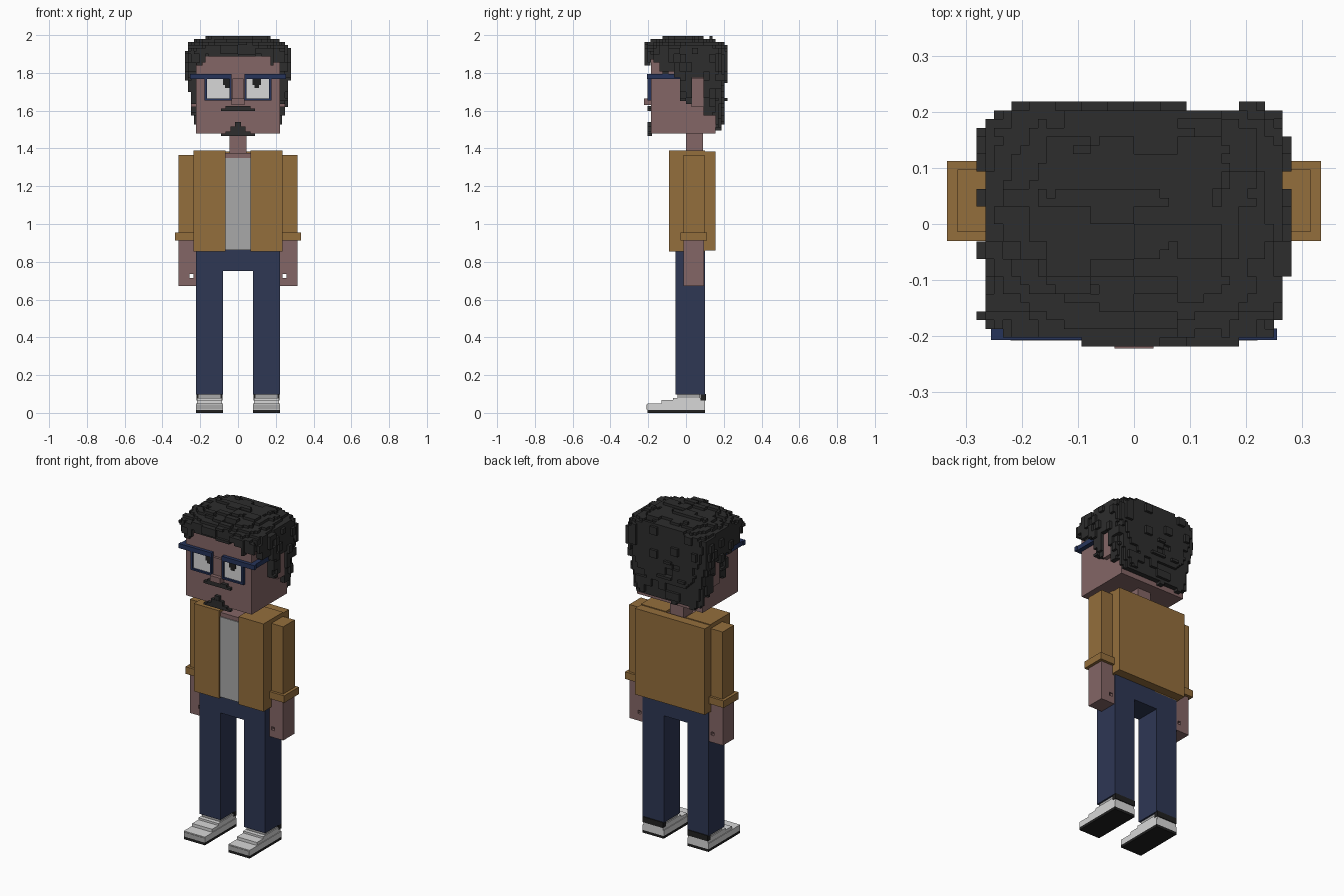
import bpy, bmesh, math, random

random.seed(4)


def material(name, r, g, b):
    def lin(c):
        c /= 255
        return c / 12.92 if c <= 0.04045 else ((c + 0.055) / 1.055) ** 2.4
    m = bpy.data.materials.new(name)
    m.diffuse_color = (lin(r), lin(g), lin(b), 1)
    return m


SKIN = material("skin", 132, 102, 102)
HAIR = material("hair_black", 45, 45, 45)
TAN = material("jacket_tan", 148, 110, 60)
NAVY = material("trouser_navy", 46, 55, 84)
BLUE = material("frame_blue", 38, 52, 90)
GREY = material("shirt_grey", 168, 168, 168)
WHITE = material("white", 215, 215, 215)
BLACK = material("sole_black", 32, 32, 32)


def finish(name, bm, mat):
    me = bpy.data.meshes.new(name)
    bm.to_mesh(me)
    bm.free()
    ob = bpy.data.objects.new(name, me)
    me.materials.append(mat)
    bpy.context.collection.objects.link(ob)
    return ob


def boxes(name, mat, *specs):
    """One object from boxes given as (x0, x1, y0, y1, z0, z1)."""
    bm = bmesh.new()
    for x0, x1, y0, y1, z0, z1 in specs:
        vs = bmesh.ops.create_cube(bm, size=1)["verts"]
        for v in vs:
            v.co = (x1 if v.co.x > 0 else x0, y1 if v.co.y > 0 else y0,
                    z1 if v.co.z > 0 else z0)
    return finish(name, bm, mat)


def pair(name, mat, *specs):
    """A left and a right object mirrored across x = 0."""
    boxes("right_" + name, mat, *specs)
    boxes("left_" + name, mat, *[(-b, -a, *r) for a, b, *r in specs])


# Head, neck and ears
boxes("head", SKIN, (-0.222, 0.222, -0.185, 0.157, 1.48, 1.91))
boxes("neck", SKIN, (-0.045, 0.045, 0.0, 0.09, 1.34, 1.49))
pair("ear", SKIN, (0.22, 0.248, 0.03, 0.092, 1.62, 1.77))
boxes("nose", SKIN, (-0.03, 0.03, -0.2, -0.18, 1.65, 1.77),
      (-0.035, 0.035, -0.222, -0.18, 1.63, 1.665))

# Eyes and pupils
pair("eye", WHITE, (0.045, 0.165, -0.193, -0.184, 1.665, 1.77))
for side, cx in (("left", -0.058), ("right", 0.1)):
    boxes(side + "_pupil", BLACK, (cx - 0.022, cx + 0.022, -0.197, -0.19, 1.735, 1.768),
          (cx - 0.012, cx + 0.012, -0.197, -0.19, 1.72, 1.735))

# Glasses: brow bar, thin rims and temples
pair("glasses_rim", BLUE, (0.035, 0.255, -0.207, -0.186, 1.767, 1.795),
     (0.035, 0.045, -0.205, -0.186, 1.655, 1.768),
     (0.165, 0.178, -0.205, -0.186, 1.655, 1.768),
     (0.035, 0.178, -0.205, -0.186, 1.655, 1.665),
     (0.222, 0.25, -0.207, -0.03, 1.767, 1.795))

# Moustache and goatee
boxes("moustache", HAIR, (-0.065, 0.065, -0.205, -0.18, 1.61, 1.626),
      (-0.09, 0.09, -0.203, -0.18, 1.597, 1.611))
boxes("goatee", HAIR, (-0.015, 0.015, -0.203, -0.18, 1.51, 1.54),
      (-0.04, 0.04, -0.205, -0.18, 1.485, 1.515),
      (-0.065, 0.065, -0.205, -0.18, 1.475, 1.49),
      (-0.09, 0.09, -0.203, -0.18, 1.466, 1.478))

# Hair: a voxel shell with uneven strands
V = 0.0156
streak = {}


def hair_edge(x, y):
    """Lowest height of the hair at this place."""
    if y > 0.157:
        return 1.505
    if y > 0.09:
        return 1.575
    if y > 0.03:
        return 1.77
    if y > -0.03:
        return 1.645
    if y > -0.06:
        return 1.77
    if y > -0.145:
        return 1.80
    return 1.89 if abs(x) < 0.17 else 1.85


def in_hair(i, j, k):
    x, y, z = (i + 0.5) * V, (j + 0.5) * V, 1.48 + (k + 0.5) * V
    if abs(x) < 0.215 and -0.178 < y < 0.15 and z < 1.905:
        return False
    def noise(*key):
        if key not in streak:
            streak[key] = random.choice((-0.008, 0, 0, 0, 0, 0.008, 0.014))
        return streak[key]
    if z < hair_edge(x, y) + noise("edge", i // 2, j // 2):
        return False
    low = max(0.0, min(1.0, (1.82 - z) / 0.3))
    n = noise("side", i // 3, j // 2, k // 3)
    hx, hy = 0.268 - 0.026 * low + n, 0.208 - 0.02 * low + n
    if abs(x / hx) ** 7 + abs(y / hy) ** 7 > 1:
        return False
    top = 1.988 - 0.045 * abs(x / 0.26) ** 3 - 0.045 * abs(y / 0.21) ** 3
    return z < top + noise("top", i // 5, j // 2)


cells = {(i, j, k) for i in range(-19, 19) for j in range(-16, 16)
         for k in range(0, 34) if in_hair(i, j, k)}
bm = bmesh.new()
corner = {}


def vert(c):
    if c not in corner:
        corner[c] = bm.verts.new((c[0] * V, c[1] * V, min(2.0, 1.48 + c[2] * V)))
    return corner[c]


for c in sorted(cells):
    for axis in range(3):
        for step in (0, 1):
            nb = list(c)
            nb[axis] += 1 if step else -1
            if tuple(nb) in cells:
                continue
            u, w = (axis + 1) % 3, (axis + 2) % 3
            ring = []
            for a, b in ((0, 0), (1, 0), (1, 1), (0, 1)):
                p = list(c)
                p[axis] += step
                p[u] += a
                p[w] += b
                ring.append(vert(tuple(p)))
            bm.faces.new(ring if step else ring[::-1])
finish("hair", bm, HAIR)

# Jacket, open at the front and notched at the neck, over a shirt
boxes("jacket_back", TAN, (-0.235, 0.235, 0.1, 0.155, 0.86, 1.385))
pair("jacket_front", TAN, (0.066, 0.235, -0.09, 0.1, 0.855, 1.39))
boxes("shirt", GREY, (-0.066, 0.066, -0.08, 0.1, 0.862, 1.35))
boxes("chest", SKIN, (-0.066, 0.066, -0.075, 0.1, 1.35, 1.375))

# Sleeves, rolled cuffs and hands with a small hole
pair("sleeve", TAN, (0.232, 0.315, -0.014, 0.097, 0.93, 1.365))
pair("cuff", TAN, (0.222, 0.333, -0.03, 0.112, 0.912, 0.955))
Y = (-0.014, 0.095)
pair("hand", SKIN, (0.222, 0.315, *Y, 0.735, 0.93), (0.222, 0.315, *Y, 0.672, 0.715),
     (0.222, 0.236, *Y, 0.715, 0.735), (0.256, 0.315, *Y, 0.715, 0.735))

# Trousers
boxes("trouser_hips", NAVY, (-0.222, 0.222, -0.055, 0.1, 0.75, 0.862))
pair("trouser_leg", NAVY, (0.08, 0.222, -0.055, 0.1, 0.097, 0.75))

# Shoes: sole, stepped upper, toe band, ankle and heel tab
pair("shoe_sole", BLACK, (0.08, 0.222, -0.205, 0.1, 0, 0.016))
pair("shoe_upper", WHITE, (0.08, 0.222, -0.205, 0.1, 0.016, 0.05),
     (0.084, 0.218, -0.13, 0.1, 0.05, 0.068),
     (0.084, 0.218, -0.07, 0.08, 0.068, 0.08))
pair("toe_band", GREY, (0.082, 0.22, -0.208, -0.2, 0.018, 0.045))
pair("sock", GREY, (0.09, 0.212, -0.045, 0.075, 0.08, 0.097))
pair("heel_tab", BLACK, (0.082, 0.22, 0.078, 0.105, 0.066, 0.1))
